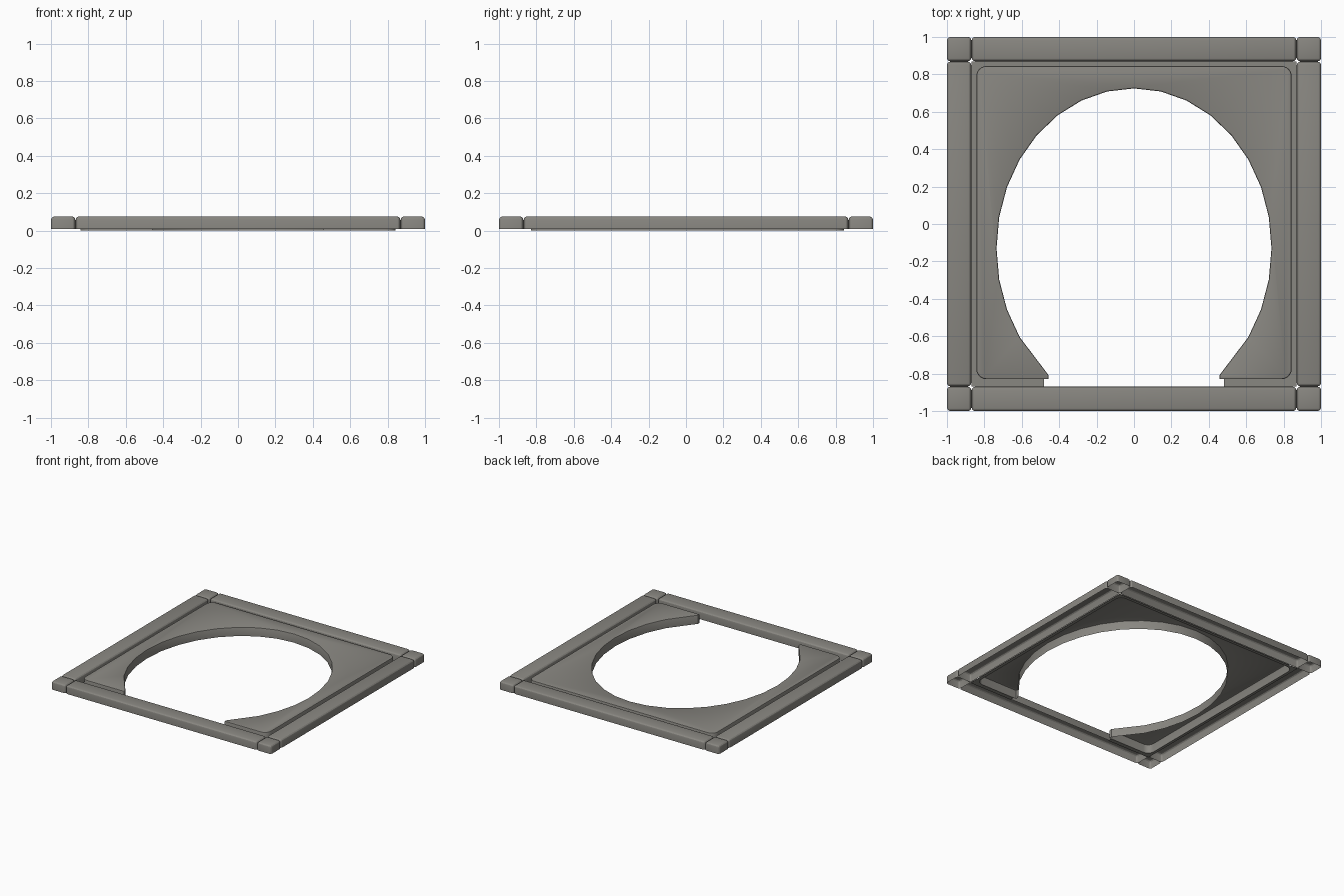
import bpy, bmesh, math

if "Cube" in bpy.data.objects:
    bpy.data.objects.remove(bpy.data.objects["Cube"])

grey = bpy.data.materials.new("warm grey")
grey.diffuse_color = (0.25, 0.242, 0.22, 1)
grey.use_nodes = True
grey.node_tree.nodes["Principled BSDF"].inputs["Base Color"].default_value = grey.diffuse_color


def finish(bm, name):
    me = bpy.data.meshes.new(name)
    bm.to_mesh(me)
    bm.free()
    ob = bpy.data.objects.new(name, me)
    bpy.context.collection.objects.link(ob)
    me.materials.append(grey)
    bpy.ops.object.select_all(action='DESELECT')
    ob.select_set(True)
    bpy.context.view_layer.objects.active = ob
    bpy.ops.object.shade_smooth_by_angle(angle=math.radians(25))
    return ob


def shell(name, outline, z0, z1, bevel, segments, round_sides):
    """Hollow cap open underneath, with softened upper edges."""
    bm = bmesh.new()
    base = bm.faces.new([bm.verts.new((x, y, z0)) for x, y in outline])
    ext = bmesh.ops.extrude_face_region(bm, geom=[base], use_keep_orig=True)
    for v in ext['geom']:
        if isinstance(v, bmesh.types.BMVert):
            v.co.z = z1
    bmesh.ops.recalc_face_normals(bm, faces=bm.faces)
    low = [f for f in bm.faces if all(v.co.z < z0 + 1e-5 for v in f.verts)]
    bmesh.ops.delete(bm, geom=low, context='FACES_ONLY')
    edges = [e for e in bm.edges if not e.is_boundary and
             (round_sides or all(v.co.z > z1 - 1e-5 for v in e.verts))]
    bmesh.ops.bevel(bm, geom=edges, offset=bevel, segments=segments,
                    profile=0.5, affect='EDGES', clamp_overlap=True)
    return finish(bm, name)


def rect(x0, x1, y0, y1):
    return [(x0, y0), (x1, y0), (x1, y1), (x0, y1)]


# Outer frame: four rails and four corner caps
IN, L, Z0, Z1 = 0.87, 0.868, 0.008, 0.075
for s, side in ((-1, "left"), (1, "right")):
    a, b = sorted((s * IN, s * 1.0))
    shell(side + "_rail", rect(a, b, -L, L), Z0, Z1, 0.018, 3, True)
    shell(("front" if s < 0 else "back") + "_rail", rect(-L, L, a, b), Z0, Z1, 0.018, 3, True)
    for t, end in ((-1, "front"), (1, "back")):
        c, d = sorted((t * IN, t * 1.0))
        shell(f"{end}_{side}_corner_cap", rect(a, b, c, d), Z0, Z1, 0.018, 3, True)

# Rounded outer outline of the panel, open at the front
X, YB, YF, R = 0.843, 0.845, -0.83, 0.055
arcs = []
for cx, cy, start in ((X - R, YF + R, -90), (X - R, YB - R, 0),
                      (R - X, YB - R, 90), (R - X, YF + R, 180)):
    arcs.append([(cx + R * math.cos(math.radians(start + 15 * i)),
                  cy + R * math.sin(math.radians(start + 15 * i))) for i in range(7)])
outer = [p for arc in arcs for p in arc]

# Oval opening, running from the left tip over the top to the right tip
oval = []
for k in range(-11, 12):
    a = math.radians(11.25 * k)
    oval.append((0.735 * math.sin(a), -0.13 + 0.855 * math.cos(a)))
hole = [(-0.457, -0.808)] + oval + [(0.457, -0.808)]
shell("panel", [(0.457, YF)] + outer + [(-0.457, YF)] + hole, 0.0, 0.072, 0.008, 2, False)

# Low flange between the panel and the rails
bm = bmesh.new()
corners = [(IN, -IN), (IN, IN), (-IN, IN), (-IN, -IN)]
pairs = [((0.48, YF), (0.48, -IN))]
pairs += [(p, corners[i]) for i, arc in enumerate(arcs) for p in arc]
pairs += [((-0.48, YF), (-0.48, -IN))]
for (p, q), (p2, q2) in zip(pairs, pairs[1:]):
    pts = [p, q, q2, p2] if q != q2 else [p, q, p2]
    bm.faces.new([bm.verts.new((x, y, 0.003)) for x, y in pts])
bmesh.ops.remove_doubles(bm, verts=bm.verts, dist=1e-5)
finish(bm, "panel_flange")
